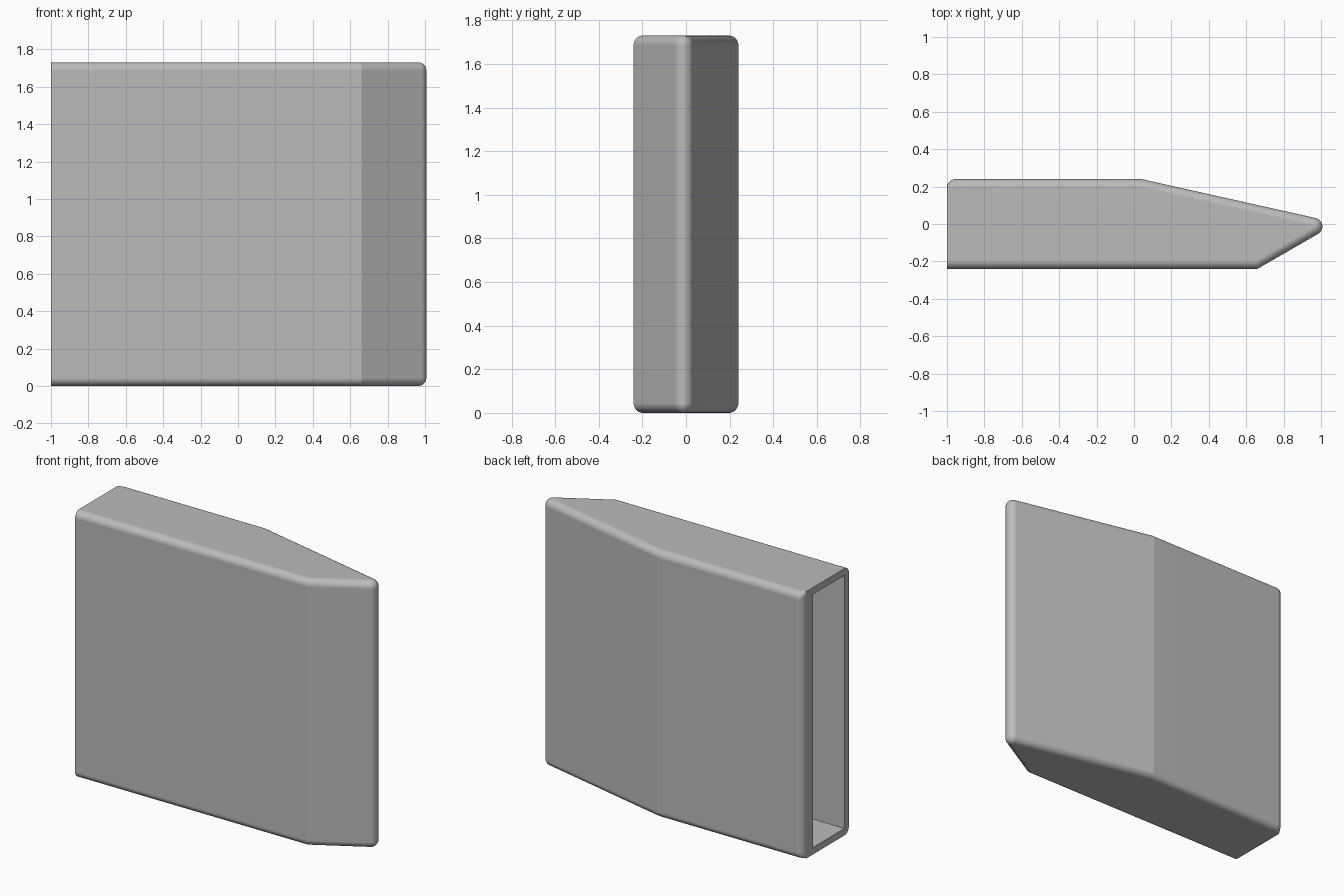
import bpy, bmesh, math

cube = bpy.data.objects.get("Cube")
if cube:
    bpy.data.objects.remove(cube, do_unlink=True)

HEIGHT, HALF, R, WALL = 1.73, 0.24, 0.046, 0.045
FRONT_A = math.radians(30)       # slope of the front nose facet
BACK_A = math.radians(12.6)      # slope of the back nose facet
FRONT_X, BACK_X = 0.66, 0.04     # where the facets start

# Single grey material
grey = bpy.data.materials.new("plain_grey")
grey.diffuse_color = (0.5, 0.5, 0.5, 1)
grey.use_nodes = True
grey.node_tree.nodes["Principled BSDF"].inputs["Base Color"].default_value = (0.5, 0.5, 0.5, 1)


def nose(d):
    """Corners of the outline moved inwards by d: front bend, tip, back bend."""
    fx = FRONT_X - d * math.tan(FRONT_A / 2)
    bx = BACK_X - d * math.tan(BACK_A / 2)
    y = HALF - d
    tf, tb = math.tan(FRONT_A), math.tan(BACK_A)
    tx = (2 * y + fx * tf + bx * tb) / (tf + tb)
    return (fx, -y), (tx, -y + (tx - fx) * tf), (bx, y)


def outline(d):
    """Outer outline with rounded nose and rounded rear back corner."""
    front, _, back = nose(d)
    cx, cy = nose(R)[1]
    pts = [(-1, -HALF + d), front]
    a0, a1 = FRONT_A - math.pi / 2, math.pi / 2 - BACK_A
    for i in range(19):
        a = a0 + (a1 - a0) * i / 18
        pts.append((cx + (R - d) * math.cos(a), cy + (R - d) * math.sin(a)))
    pts.append(back)
    for i in range(11):
        a = math.pi / 2 * (1 + i / 10)
        pts.append((R - 1 + R * math.cos(a), HALF - R + (R - d) * math.sin(a)))
    return pts


def loft(name, layers):
    """Closed solid through a stack of (outline, z) layers."""
    bm = bmesh.new()
    rings = [[bm.verts.new((x, y, z)) for x, y in pts] for pts, z in layers]
    for low, high in zip(rings, rings[1:]):
        for i in range(len(low)):
            j = (i + 1) % len(low)
            bm.faces.new((low[i], low[j], high[j], high[i]))
    bm.faces.new(rings[0][::-1])
    bm.faces.new(rings[-1])
    bmesh.ops.recalc_face_normals(bm, faces=bm.faces)
    mesh = bpy.data.meshes.new(name)
    bm.to_mesh(mesh)
    bm.free()
    mesh.materials.append(grey)
    obj = bpy.data.objects.new(name, mesh)
    bpy.context.collection.objects.link(obj)
    return obj


# Outer body with rounded top and bottom rims
fillet = R - 0.002
steps = [math.pi / 2 * i / 10 for i in range(11)]
rim = [(fillet * (1 - math.sin(a)), fillet * (1 - math.cos(a))) for a in steps]
layers = [(outline(d), z) for d, z in rim]
layers += [(outline(d), HEIGHT - z) for d, z in reversed(rim)]
body = loft("hollow_body", layers)

# Cavity open at the rear end, with a thicker back wall
front, tip, _ = nose(WALL)
inner_y = 0.13
bend = (tip[0] - (inner_y - tip[1]) / math.tan(BACK_A), inner_y)
section = [(-1.1, front[1]), front, tip, bend, (-1.1, inner_y)]
cutter = loft("cavity_cutter", [(section, WALL), (section, HEIGHT - WALL)])
cutter.hide_render = True

cut = body.modifiers.new("cavity", 'BOOLEAN')
cut.operation = 'DIFFERENCE'
cut.solver = 'EXACT'
cut.object = cutter
bpy.ops.object.select_all(action='DESELECT')
bpy.context.view_layer.objects.active = body
body.select_set(True)
bpy.ops.object.modifier_apply(modifier=cut.name)
bpy.data.objects.remove(cutter, do_unlink=True)

# Smooth rims, crisp bends, flat large faces
bpy.ops.object.shade_smooth_by_angle(angle=math.radians(11))
weighted = body.modifiers.new("flat_faces", 'WEIGHTED_NORMAL')
weighted.keep_sharp = True
